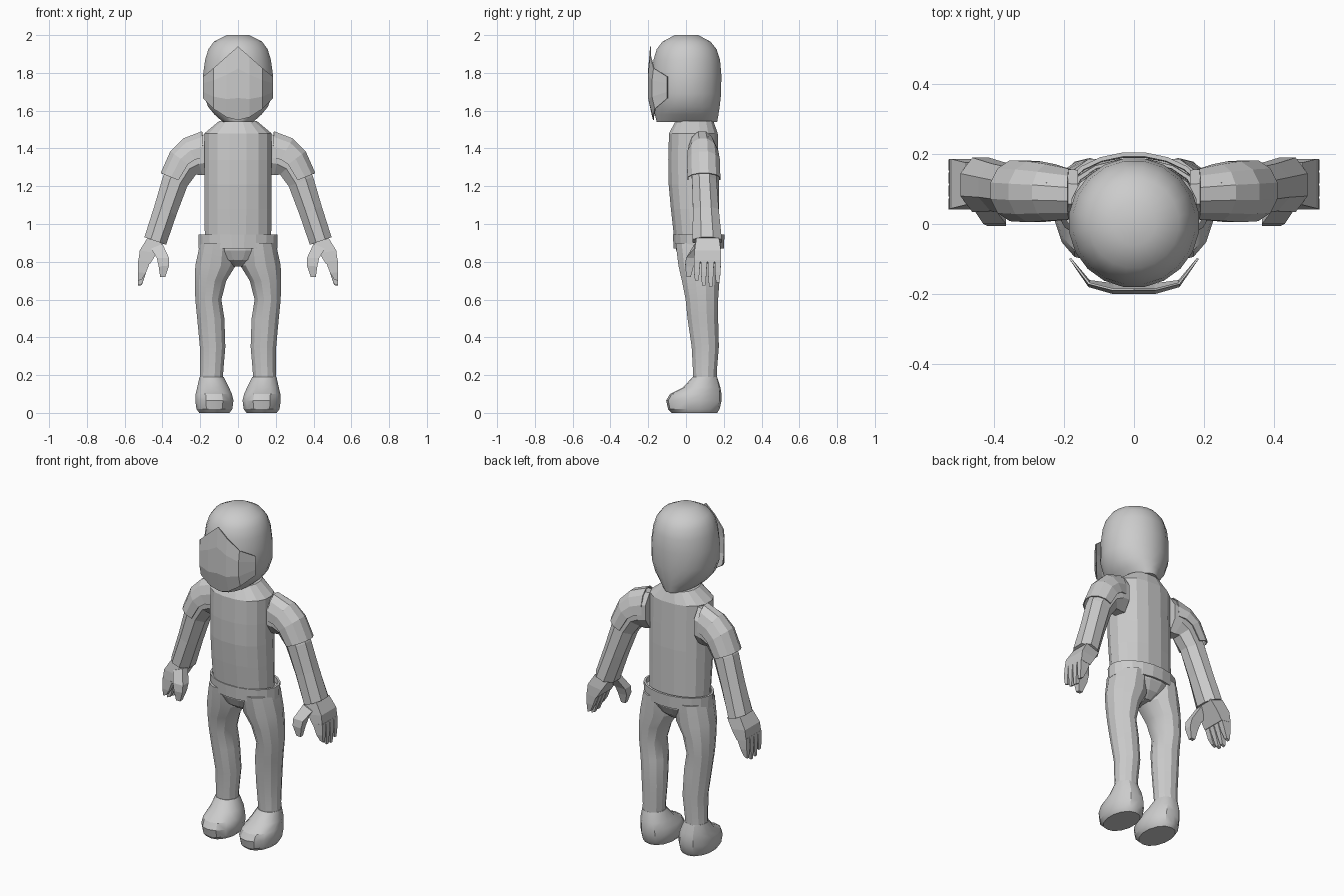
import bpy
from math import cos, sin, pi, copysign, hypot, radians

if "Cube" in bpy.data.objects:
    bpy.data.objects.remove(bpy.data.objects["Cube"])


def make(name, verts, faces, mirror=False, thick=0, smooth=None):
    me = bpy.data.meshes.new(name)
    me.from_pydata(verts, [], faces)
    ob = bpy.data.objects.new(name, me)
    bpy.context.collection.objects.link(ob)
    bpy.ops.object.select_all(action='DESELECT')
    ob.select_set(True)
    bpy.context.view_layer.objects.active = ob
    bpy.ops.object.mode_set(mode='EDIT')
    bpy.ops.mesh.select_all(action='SELECT')
    bpy.ops.mesh.normals_make_consistent(inside=False)
    bpy.ops.object.mode_set(mode='OBJECT')
    if thick:
        m = ob.modifiers.new("thickness", 'SOLIDIFY')
        m.thickness = thick
        m.offset = -1
    if mirror:
        ob.modifiers.new("mirror", 'MIRROR')
    if smooth:
        bpy.ops.object.shade_smooth_by_angle(angle=radians(smooth))
    return ob


def skin(name, rings, closed=True, caps=True, **kw):
    """Bridge consecutive rings of points with quads."""
    n = len(rings[0])
    faces = [(i * n + j, i * n + (j + 1) % n, (i + 1) * n + (j + 1) % n, (i + 1) * n + j)
             for i in range(len(rings) - 1) for j in range(n if closed else n - 1)]
    if caps and closed:
        faces += [tuple(range(n)), tuple(range((len(rings) - 1) * n, len(rings) * n))]
    return make(name, [p for r in rings for p in r], faces, **kw)


def flat_ring(z, x0, x1, y0, y1, n, p=2.0):
    """Horizontal superellipse filling the given x and y range."""
    out = []
    for k in range(n):
        a = 2 * pi * (k + 0.5) / n
        c, s = (copysign(abs(t) ** (2 / p), t) for t in (cos(a), sin(a)))
        f = 1 / cos(pi / n)
        out.append(((x0 + x1) / 2 + (x1 - x0) / 2 * min(1, max(-1, c * f)),
                    (y0 + y1) / 2 + (y1 - y0) / 2 * min(1, max(-1, s * f)), z))
    return out


def limb_ring(cx, cy, cz, ox, oz, r, ry, angles):
    """Ring around a limb; (ox, oz) points to the outside of the bend."""
    l = hypot(ox, oz)
    return [(cx + ox / l * r * cos(a), cy + ry * sin(a), cz + oz / l * r * cos(a)) for a in angles]


def box_ring(x0, z0, x1, z1, y0, y1):
    return [(x0, y0, z0), (x1, y0, z1), (x1, y1, z1), (x0, y1, z0)]


# Head: smooth, narrower towards the jaw
head = [(1.54, .08, -.155, .165), (1.58, .125, -.165, .172), (1.62, .158, -.172, .178),
        (1.69, .184, -.18, .186), (1.79, .185, -.18, .187), (1.87, .174, -.172, .18),
        (1.925, .157, -.155, .162), (1.965, .128, -.125, .13), (2.0, .06, -.06, .065)]
skin("head", [flat_ring(z, -w, w, a, b, 20) for z, w, a, b in head], smooth=40)

# Face plate: curved sheet standing off the head
half = [(0, -.19, -.2, -.175, 1.94, 1.55), (.06, -.19, -.2, -.175, 1.887, 1.565),
        (.13, -.172, -.18, -.165, 1.825, 1.61), (.185, -.1, -.1, -.1, 1.78, 1.665)]
cols = [(-x, *r) for x, *r in reversed(half[1:])] + half
skin("face_plate", [[(x, yt, zt), (x, ym, zt * .7 + zb * .3), (x, ym, zt * .3 + zb * .7), (x, yb, zb)]
                    for x, yt, ym, yb, zt, zb in cols], closed=False, thick=.006)

# Torso with sloping shoulders and collar
torso = [(.9, .175, -.06, .175), (1.08, .178, -.08, .175), (1.21, .178, -.092, .175),
         (1.34, .178, -.094, .172), (1.48, .178, -.09, .168), (1.545, .1, -.055, .145)]
skin("torso", [flat_ring(z, -w, w, a, b, 16, 2.3) for z, w, a, b in torso])

# Belt: open band around the waist
skin("belt", [flat_ring(.87, -.208, .208, -.065, .2, 20), flat_ring(.945, -.21, .21, -.07, .204, 20)],
     caps=False, thick=.012)

# Hips
hips = [(.92, .195, -.055, .185), (.86, .2, -.052, .186), (.81, .13, -.03, .16), (.775, .05, .02, .12)]
skin("hips", [flat_ring(z, -w, w, a, b, 16) for z, w, a, b in hips])

# Legs
leg = [(.13, .08, .205, .04, .165), (.22, .078, .2, .037, .163), (.35, .067, .202, .03, .174),
       (.5, .072, .216, .008, .17), (.6, .088, .226, -.002, .17), (.7, .062, .228, -.022, .177),
       (.78, .012, .226, -.04, .182), (.9, .01, .2, -.055, .185)]
skin("leg", [flat_ring(z, *r, 12) for z, *r in leg], mirror=True, smooth=25)

# Boots
boot = [(0, .045, .205, -.075, .165), (.02, .03, .22, -.095, .178), (.065, .024, .226, -.105, .188),
        (.1, .032, .224, -.085, .188), (.135, .048, .216, -.015, .182), (.19, .076, .204, .035, .165)]
skin("boot", [flat_ring(z, *r, 14) for z, *r in boot], mirror=True, smooth=30)

# Arms: bent tube from shoulder to wrist
full = [2 * pi * (k + .5) / 8 for k in range(8)]
arm = [(.16, .085, 1.37, 0, 1, .115, .075), (.22, .09, 1.36, .3, 1, .115, .075),
       (.28, .093, 1.315, .75, .7, .085, .072), (.333, .097, 1.225, .93, .37, .075, .07),
       (.385, .105, 1.07, .94, .33, .068, .074), (.438, .112, .91, .94, .33, .066, .084)]
skin("arm", [limb_ring(*r, full) for r in arm], mirror=True)

# Sleeves: arched caps open on the underside
arc = [radians(-105 + 30 * k) for k in range(8)]
sleeve = [(.185, .085, 1.38, .05, 1, .115, .075), (.24, .09, 1.365, .5, .87, .105, .084),
          (.285, .092, 1.33, .8, .6, .095, .09), (.335, .095, 1.24, .93, .37, .083, .09)]
skin("sleeve", [limb_ring(*r, arc) for r in sleeve], closed=False, mirror=True, thick=.006)

# Palms
skin("palm", [box_ring(.395, .9, .48, .925, .055, .175), box_ring(.43, .845, .52, .86, .045, .185),
              box_ring(.465, .79, .528, .8, .042, .186)], mirror=True)

# Fingers, side by side from front to back
for i, tip in enumerate((.7, .675, .67, .69)):
    y = .042 + i * .037
    skin("finger_%d" % (i + 1), [box_ring(.465, .8, .528, .81, y, y + .032),
                                 box_ring(.488, .74, .53, .745, y, y + .03),
                                 box_ring(.508, tip + .008, .528, tip, y + .006, y + .024)], mirror=True)

# Thumbs
skin("thumb", [box_ring(.4, .895, .46, .87, .045, .095), box_ring(.365, .82, .43, .82, .0, .055),
               box_ring(.365, .78, .42, .775, -.005, .04),
               box_ring(.385, .72, .412, .72, .003, .025)], mirror=True)
